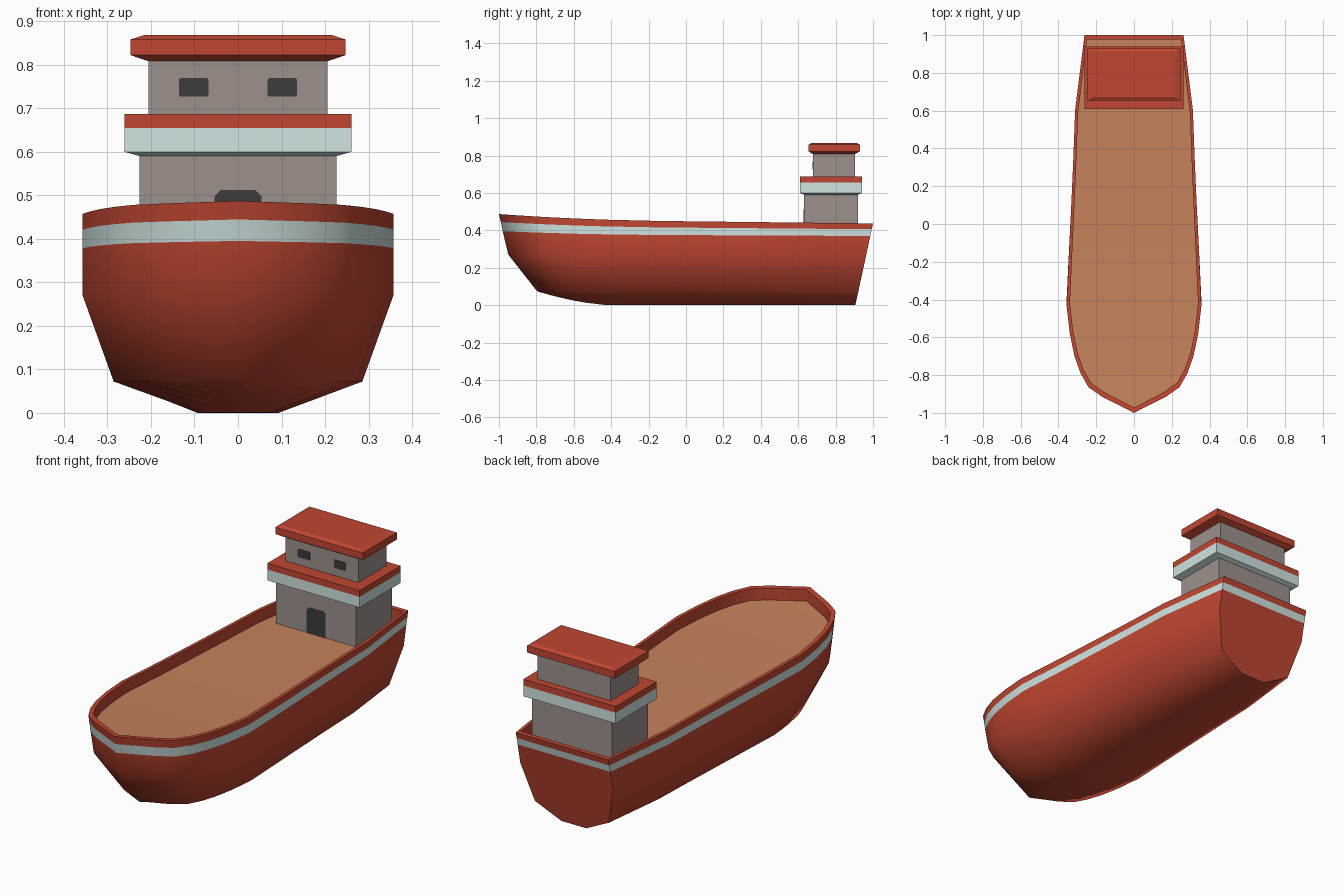
import bpy, bmesh, math

if "Cube" in bpy.data.objects:
    bpy.data.objects.remove(bpy.data.objects["Cube"])

def material(name, rgb):
    m = bpy.data.materials.new(name)
    m.diffuse_color = (*rgb, 1)
    m.use_nodes = True
    m.node_tree.nodes["Principled BSDF"].inputs["Base Color"].default_value = m.diffuse_color
    return m

RED = material("hull red", (0.53, 0.062, 0.032))
PALE = material("pale blue stripe", (0.62, 0.77, 0.75))
GREY = material("warm grey wall", (0.335, 0.283, 0.262))
TAN = material("deck tan", (0.56, 0.225, 0.105))
DARK = material("dark opening", (0.045, 0.045, 0.045))

def finish(name, bm, mats, smooth=None):
    bmesh.ops.recalc_face_normals(bm, faces=bm.faces)
    me = bpy.data.meshes.new(name)
    bm.to_mesh(me)
    bm.free()
    for m in mats:
        me.materials.append(m)
    ob = bpy.data.objects.new(name, me)
    bpy.context.collection.objects.link(ob)
    if smooth:
        bpy.ops.object.select_all(action='DESELECT')
        ob.select_set(True)
        bpy.context.view_layer.objects.active = ob
        bpy.ops.object.shade_smooth_by_angle(angle=math.radians(smooth))
    return ob

def skin(bm, a, b, mat):
    n = len(a)
    for i in range(n):
        f = bm.faces.new((a[i], a[(i + 1) % n], b[(i + 1) % n], b[i]))
        f.material_index = mat

def cap_across(bm, ring, mat):
    # close a mirrored outline with strips running port to starboard
    n = len(ring)
    for i in range(n // 2):
        v = [ring[i], ring[i + 1], ring[n - 2 - i], ring[n - 1 - i]]
        f = bm.faces.new(list(dict.fromkeys(v)))
        f.material_index = mat

# ---- hull: half-breadth stations (y, x) from stern to bow
STATIONS = [(1, .262), (.8, .287), (.6, .312), (.35, .321), (.1, .332), (-.15, .344),
            (-.43, .357), (-.58, .340), (-.70, .315), (-.79, .283), (-.865, .240),
            (-.915, .168), (-1, 0)]

def rise(y):
    return max(0, (-y - .1) / .9) ** 2

def sheer(y):
    return .4485 - .0115 * y + .027 * rise(y)

def keel(y):
    return .075 * max(0, (-y - .4) / .4) ** 1.6

# each level: bow y, stern y, breadth scale, height rule
LEVELS = [
    (-.79, .905, .27, keel),
    (-.80, .921, .80, lambda y: max(.072, keel(y) + .004)),
    (-.95, .964, 1.0, lambda y: .27),
    (-.98, .985, 1.0, lambda y: sheer(y) - .074 + .007 * y - .010 * rise(y)),
    (-.99, .993, 1.0, lambda y: sheer(y) - .034 + .003 * y - .005 * rise(y)),
    (-1.0, 1.0, 1.0, sheer),
    (-.972, .976, .95, sheer),
    (-.972, .976, .95, lambda y: sheer(y) - .06),
]

def level_ring(bm, bow, stern, scale, height):
    half = []
    for y, x in STATIONS:
        t = (1 - y) / 2
        yy = stern + (bow - stern) * t
        # the flat bottom narrows towards the bow
        s = scale * (1 - .35 * max(0, t - .6) / .4) if scale < .5 else scale
        half.append((x * s, yy, height(yy)))
    pts = half + [(-x, y, z) for x, y, z in reversed(half[:-1])]
    return [bm.verts.new(p) for p in pts]

bm = bmesh.new()
rings = [level_ring(bm, *lv) for lv in LEVELS]
for k in range(len(rings) - 1):
    skin(bm, rings[k], rings[k + 1], 1 if k == 3 else 0)
cap_across(bm, rings[0], 0)
cap_across(bm, rings[-1], 2)
finish("hull", bm, [RED, PALE, TAN], 60)

# ---- deckhouse: stacked rectangular sections (half width, y0, y1, z)
def stack(name, sections, mats, bands=None):
    bm = bmesh.new()
    rs = [[bm.verts.new(p) for p in ((-x, a, z), (x, a, z), (x, b, z), (-x, b, z))]
          for x, a, b, z in sections]
    for k in range(len(rs) - 1):
        skin(bm, rs[k], rs[k + 1], bands[k] if bands else 0)
    bm.faces.new(rs[0])
    bm.faces.new(rs[-1]).material_index = len(mats) - 1
    return finish(name, bm, mats)

stack("lower_house", [(.226, .631, .919, .375), (.226, .631, .919, .592)], [GREY])
stack("bridge_deck", [(.226, .631, .919, .590), (.261, .609, .941, .600),
                      (.261, .609, .941, .655), (.261, .609, .941, .687)],
      [PALE, RED], [0, 0, 1])
stack("wheelhouse", [(.206, .678, .903, .680), (.206, .678, .903, .812)], [GREY])
stack("roof", [(.206, .678, .903, .808), (.247, .655, .929, .822),
               (.247, .655, .929, .858), (.216, .672, .912, .868)], [RED])

# ---- dark openings: thin plates with clipped corners
def opening(name, cx, hw, y, z0, z1, cut_top, cut_low):
    prof = [(-hw + cut_low, z0), (hw - cut_low, z0), (hw, z0 + cut_low),
            (hw, z1 - cut_top), (hw - cut_top, z1),
            (-hw + cut_top, z1), (-hw, z1 - cut_top), (-hw, z0 + cut_low)]
    bm = bmesh.new()
    front = [bm.verts.new((cx + x, y - .002, z)) for x, z in prof]
    back = [bm.verts.new((cx + x, y + .003, z)) for x, z in prof]
    skin(bm, front, back, 0)
    bm.faces.new(front)
    bm.faces.new(back)
    bmesh.ops.remove_doubles(bm, verts=bm.verts, dist=1e-5)
    finish(name, bm, [DARK])

opening("door", 0, .054, .631, .380, .512, .014, 0)
for side, sx in (("left", -1), ("right", 1)):
    opening("window_" + side, sx * .102, .034, .678, .727, .769, .003, .003)
